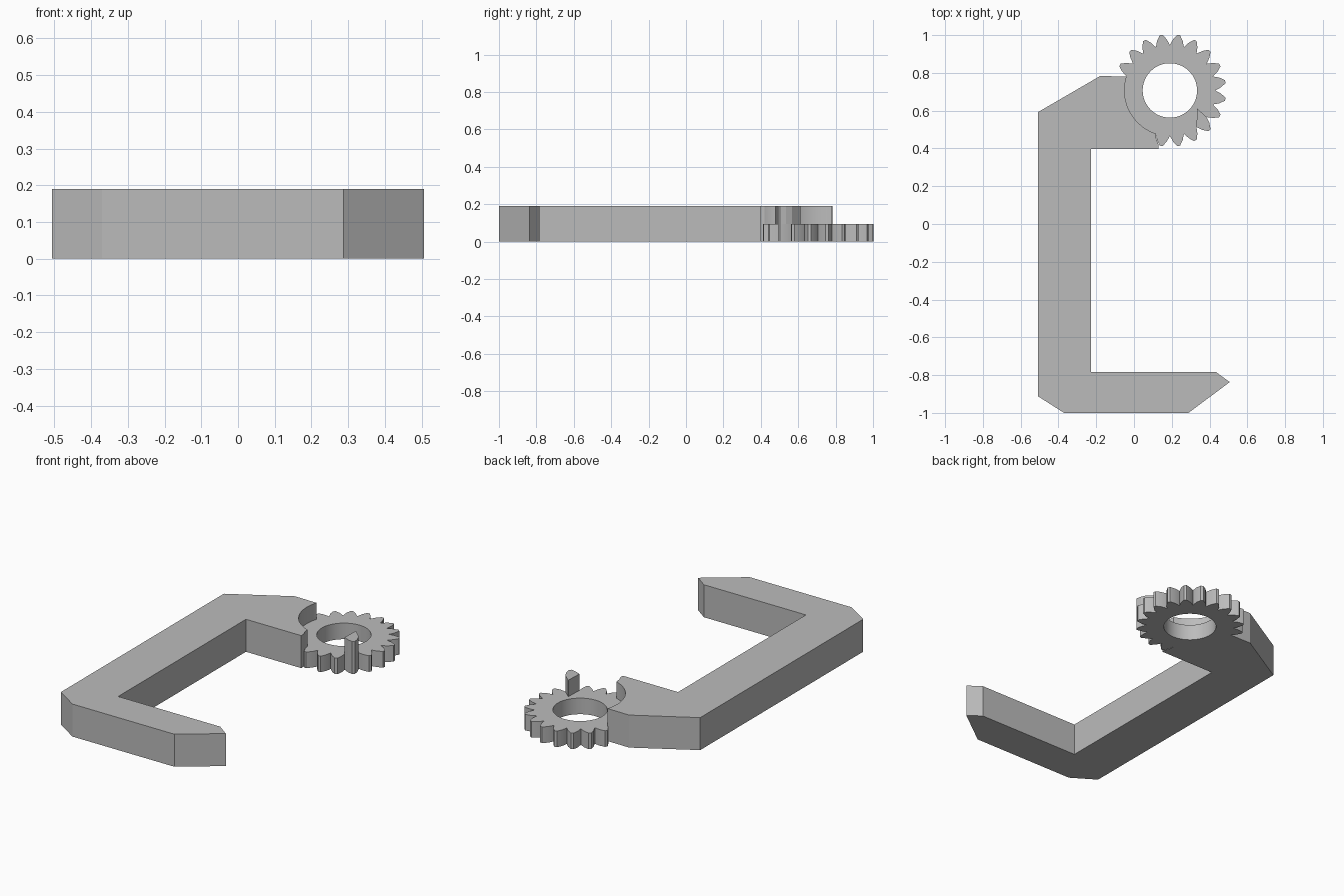
import bpy, bmesh, math

cube = bpy.data.objects.get("Cube")
if cube:
    bpy.data.objects.remove(cube, do_unlink=True)

HEIGHT, GEAR_HEIGHT = 0.19, 0.094
CX, CY = 0.19, 0.707
TEETH, ROOT, BORE = 20, 0.24, 0.144
STEP = 360 / TEETH
# One tooth: angle from its middle, radius
TOOTH = [(-9, ROOT), (-5.5, 0.271), (-1.5, 0.297), (1.5, 0.297), (5.5, 0.271)]

grey = bpy.data.materials.new("plain grey")
grey.use_nodes = True
grey.diffuse_color = (0.5, 0.5, 0.5, 1)
grey.node_tree.nodes["Principled BSDF"].inputs["Base Color"].default_value = (0.5, 0.5, 0.5, 1)


def polar(angle, radius):
    a = math.radians(angle)
    return (CX + radius * math.cos(a), CY + radius * math.sin(a))


def finish(name, bm, smooth=False):
    bmesh.ops.recalc_face_normals(bm, faces=bm.faces)
    mesh = bpy.data.meshes.new(name)
    bm.to_mesh(mesh)
    bm.free()
    obj = bpy.data.objects.new(name, mesh)
    bpy.context.collection.objects.link(obj)
    mesh.materials.append(grey)
    if smooth:
        bpy.ops.object.select_all(action="DESELECT")
        obj.select_set(True)
        bpy.context.view_layer.objects.active = obj
        bpy.ops.object.shade_smooth_by_angle(angle=math.radians(20))
    return obj


def prism(name, outline, low, high, smooth=False):
    bm = bmesh.new()
    face = bm.faces.new([bm.verts.new((x, y, low)) for x, y in outline])
    ext = bmesh.ops.extrude_face_region(bm, geom=[face])
    top = [v for v in ext["geom"] if isinstance(v, bmesh.types.BMVert)]
    bmesh.ops.translate(bm, verts=top, vec=(0, 0, high - low))
    return finish(name, bm, smooth)


# Hooked arm, hollowed at its end to seat the gear
seat = [polar(252 - 90 * i / 30, ROOT) for i in range(31)]
hook = [(-0.18, 0.783), (-0.507, 0.593), (-0.507, -0.913), (-0.37, -1),
        (0.288, -1), (0.507, -0.837), (0.433, -0.783), (-0.227, -0.783),
        (-0.227, 0.398), (0.13, 0.398), (0.13, 0.42), (0.118, 0.45)]
prism("hooked_arm", seat + hook, 0, HEIGHT, True)

# Gear ring with a round bore
rim = [polar(STEP * (k + 0.5) + a, r) for k in range(TEETH) for a, r in TOOTH]
n = len(rim)
bore = [polar(360 * i / n, BORE) for i in range(n)]
bm = bmesh.new()
loops = [[bm.verts.new((x, y, z)) for x, y in ring]
         for ring, z in ((rim, 0), (rim, GEAR_HEIGHT), (bore, GEAR_HEIGHT), (bore, 0))]
for j in range(4):
    a, b = loops[j], loops[(j + 1) % 4]
    for i in range(n):
        k = (i + 1) % n
        bm.faces.new((a[i], a[k], b[k], b[i]))
finish("gear_ring", bm, True)

# One tooth raised to full height
raised = [polar(-45 + a, r) for a, r in TOOTH] + [polar(-36, ROOT), (0.334, 0.612)]
prism("raised_tooth", raised, GEAR_HEIGHT, HEIGHT)
